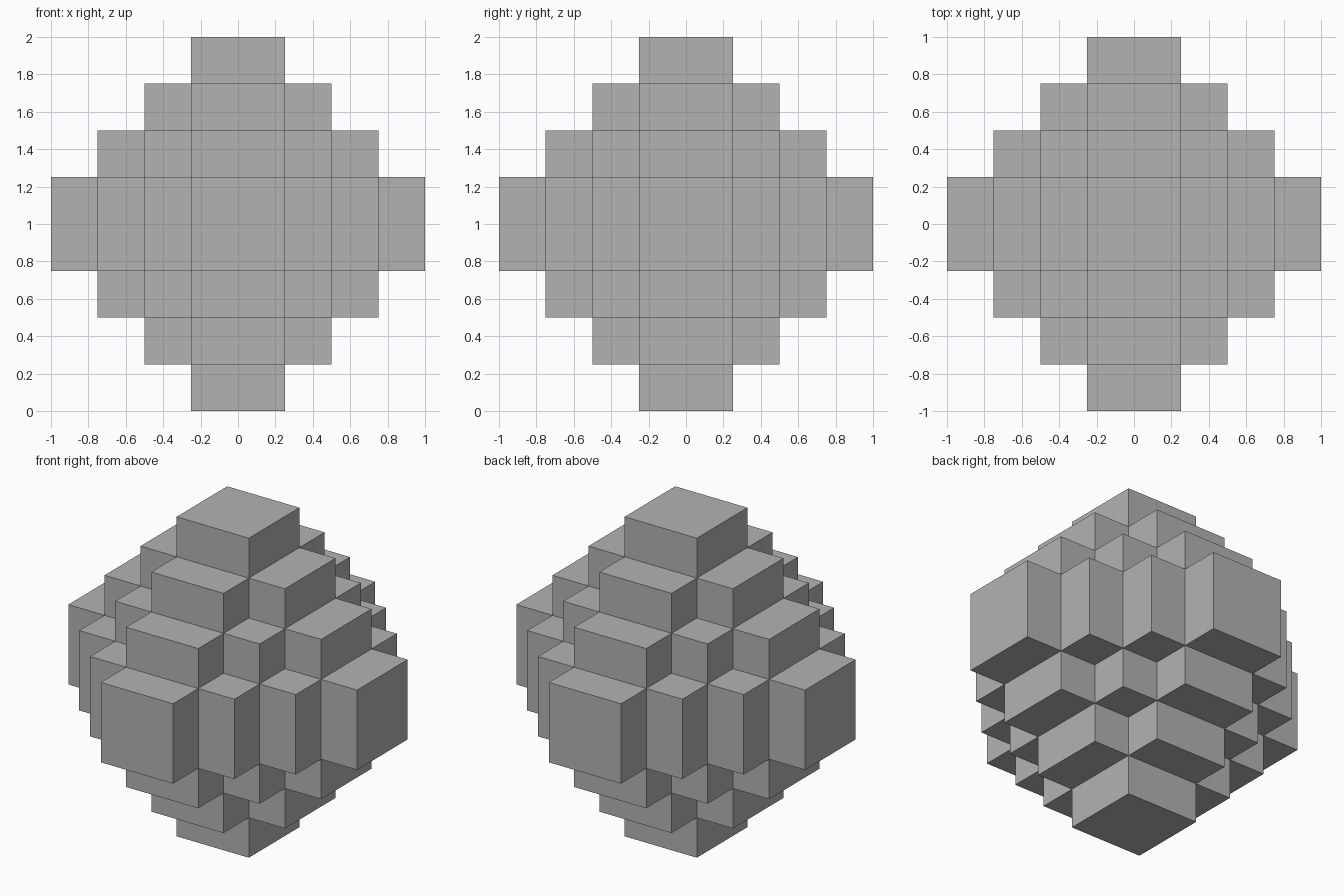
import bpy
import bmesh
from itertools import product
from mathutils import Vector

default_cube = bpy.data.objects.get("Cube")
if default_cube:
    bpy.data.objects.remove(default_cube, do_unlink=True)

STEP = 0.25   # height and depth of one stair
LEVELS = 3    # stairs on each side of the wide centre block
CENTRE = Vector((0, 0, 1))


def filled(cell):
    """Cells within a diamond-shaped distance of the centre are solid."""
    return sum(abs(c) for c in cell) <= LEVELS


def plane(cell_index, side):
    """Coordinate of a cell's lower (-1) or upper (+1) boundary; the middle cell is double width."""
    if cell_index == 0:
        return side * STEP
    sign = 1 if cell_index > 0 else -1
    return cell_index * STEP + (STEP if side == sign else 0) * sign


# Stepped octahedron: only the exposed faces of the solid cells
bm = bmesh.new()
for cell in product(range(-LEVELS, LEVELS + 1), repeat=3):
    if not filled(cell):
        continue
    for axis, side in product(range(3), (-1, 1)):
        neighbour = list(cell)
        neighbour[axis] += side
        if filled(neighbour):
            continue
        u, v = (axis + 1) % 3, (axis + 2) % 3
        corners = []
        for su, sv in ((-1, -1), (1, -1), (1, 1), (-1, 1)):
            point = Vector()
            point[axis] = plane(cell[axis], side)
            point[u] = plane(cell[u], su)
            point[v] = plane(cell[v], sv)
            corners.append(bm.verts.new(point + CENTRE))
        bm.faces.new(corners if side > 0 else corners[::-1])
bmesh.ops.remove_doubles(bm, verts=bm.verts[:], dist=STEP / 100)

mesh = bpy.data.meshes.new("stepped_octahedron")
bm.to_mesh(mesh)
bm.free()

# Plain grey finish
grey = bpy.data.materials.new("grey")
grey.use_nodes = True
colour = (0.45, 0.45, 0.45, 1)
grey.diffuse_color = colour
grey.node_tree.nodes["Principled BSDF"].inputs["Base Color"].default_value = colour
mesh.materials.append(grey)

body = bpy.data.objects.new("stepped_octahedron", mesh)
bpy.context.collection.objects.link(body)
